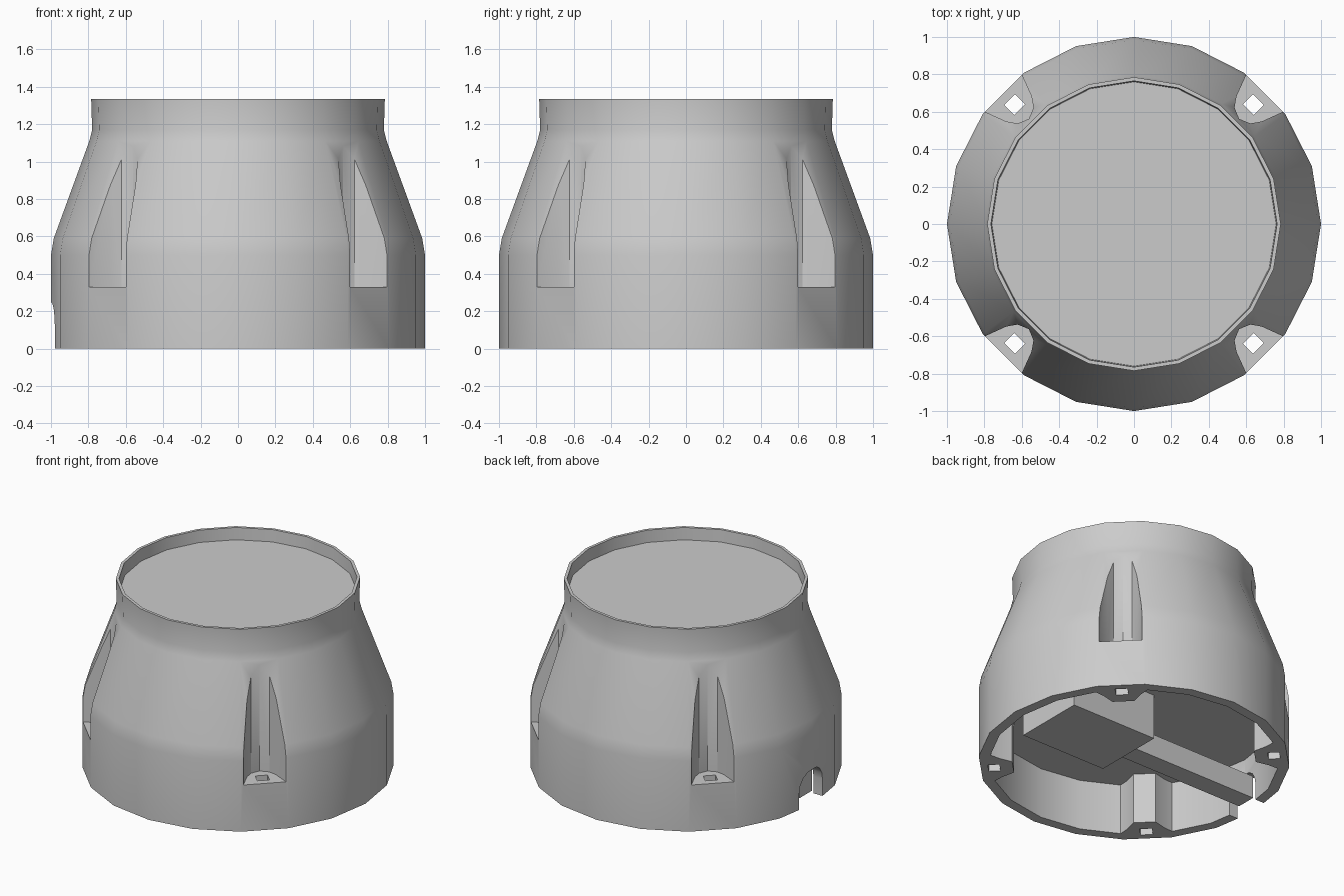
import bpy, bmesh
from math import cos, sin, pi, radians
from mathutils import Matrix

cube = bpy.data.objects.get("Cube")
if cube:
    bpy.data.objects.remove(cube, do_unlink=True)

SIDES = 20
grey = bpy.data.materials.new("plain grey")
grey.use_nodes = True
grey.diffuse_color = (0.6, 0.6, 0.6, 1)
grey.node_tree.nodes["Principled BSDF"].inputs["Base Color"].default_value = (0.6, 0.6, 0.6, 1)


def make_object(name, bm):
    bmesh.ops.remove_doubles(bm, verts=bm.verts, dist=1e-5)
    bmesh.ops.recalc_face_normals(bm, faces=bm.faces)
    mesh = bpy.data.meshes.new(name)
    bm.to_mesh(mesh)
    bm.free()
    mesh.materials.append(grey)
    obj = bpy.data.objects.new(name, mesh)
    bpy.context.collection.objects.link(obj)
    return obj


def lathe(name, profile):
    """Spin a (radius, height) profile that starts and ends on the axis."""
    bm = bmesh.new()
    rings = []
    for r, z in profile:
        if r == 0:
            rings.append([bm.verts.new((0, 0, z))])
        else:
            rings.append([bm.verts.new((r * cos(2 * pi * i / SIDES), r * sin(2 * pi * i / SIDES), z))
                          for i in range(SIDES)])
    for a, b in zip(rings, rings[1:]):
        if len(a) == 1:
            bm.faces.new(b)
        elif len(b) == 1:
            bm.faces.new(a)
        else:
            for i in range(SIDES):
                j = (i + 1) % SIDES
                bm.faces.new((a[i], a[j], b[j], b[i]))
    # drop the unused axis points
    bmesh.ops.delete(bm, geom=[v for v in bm.verts if not v.link_faces], context='VERTS')
    return make_object(name, bm)


def prism(name, outline, low, high, matrix=Matrix()):
    """Extrude a flat outline from low to high along local z."""
    bm = bmesh.new()
    bottom = [bm.verts.new((x, y, low)) for x, y in outline]
    top = [bm.verts.new((x, y, high)) for x, y in outline]
    bm.faces.new(bottom)
    bm.faces.new(top)
    n = len(outline)
    for i in range(n):
        j = (i + 1) % n
        bm.faces.new((bottom[i], bottom[j], top[j], top[i]))
    bm.transform(matrix)
    return make_object(name, bm)


def mirrored(half):
    return half + [(r, -t) for r, t in reversed(half) if t > 0]


def combine(target, tool, operation):
    mod = target.modifiers.new(operation.lower(), 'BOOLEAN')
    mod.operation = operation
    mod.solver = 'EXACT'
    mod.object = tool
    bpy.context.view_layer.objects.active = target
    bpy.ops.object.modifier_apply(modifier=mod.name)
    bpy.data.objects.remove(tool, do_unlink=True)


# housing: hollow base, tapered shoulder, recessed lid with thin rim
housing = lathe("housing", [
    (0, 0.36), (0.93, 0.36), (0.93, 0), (1, 0), (1, 0.5), (0.985, 0.59),
    (0.795, 1.11), (0.78, 1.17), (0.785, 1.335), (0.765, 1.335), (0.76, 1.25), (0, 1.25)])

# screw bosses inside, vertical screw pockets outside, square holes through
boss_shape = mirrored([(0.95, 0.2), (0.86, 0.12), (0.78, 0.07)])
pocket_shape = mirrored([(1.1, 0.18), (0.99, 0.14), (0.87, 0.095), (0.82, 0.06), (0.795, 0)])
hole_shape = [(0.94, 0.04), (0.865, 0.04), (0.865, -0.04), (0.94, -0.04)]
turns = [Matrix.Rotation(radians(45 + 90 * i), 4, 'Z') for i in range(4)]
for turn in turns:
    combine(housing, prism("boss", boss_shape, 0, 0.45, turn), 'UNION')
for turn in turns:
    combine(housing, prism("pocket", pocket_shape, 0.33, 1.25, turn), 'DIFFERENCE')
    combine(housing, prism("screw_hole", hole_shape, -0.1, 0.5, turn), 'DIFFERENCE')

# arched cable notch on the side wall; outline is (height, width)
arch = [(-0.1, 0.13)] + [(0.12 + 0.13 * sin(a * pi / 8), 0.13 * cos(a * pi / 8)) for a in range(9)]
arch.append((-0.1, -0.13))
sideways = Matrix.Rotation(radians(-90), 4, 'Y')
stand_up = Matrix(((0, 0, 1, 0), (0, 1, 0, 0), (1, 0, 0, 0), (0, 0, 0, 1)))
combine(housing, prism("notch", arch, -1.1, -0.88, stand_up), 'DIFFERENCE')

# inner block under the ceiling, and the duct running to the notch
block = prism("inner_block", [(0.05, -0.25), (0.72, -0.25), (0.72, 0.26), (0.05, 0.26)], 0.04, 0.37)
duct = prism("cable_duct", [(-0.94, -0.07), (0.1, -0.07), (0.1, 0.07), (-0.94, 0.07)], 0.05, 0.21)

bpy.ops.object.select_all(action='DESELECT')
housing.select_set(True)
bpy.context.view_layer.objects.active = housing
bpy.ops.object.shade_smooth_by_angle(angle=radians(30))
